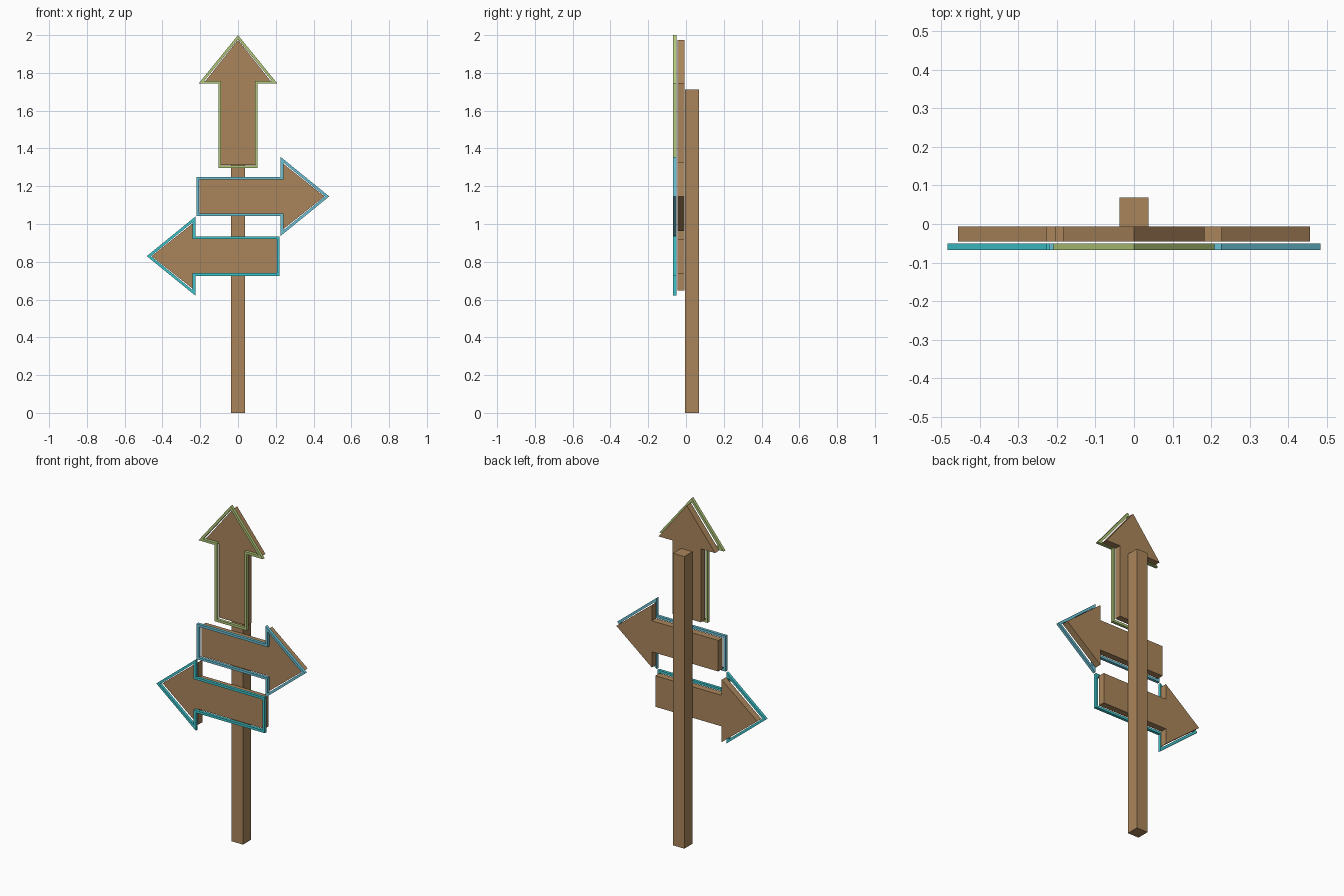
import bpy
import bmesh
from mathutils import Vector

cube = bpy.data.objects.get("Cube")
if cube:
    bpy.data.objects.remove(cube, do_unlink=True)


def material(name, rgb):
    m = bpy.data.materials.new(name)
    m.use_nodes = True
    colour = (*rgb, 1)
    m.diffuse_color = colour
    m.node_tree.nodes["Principled BSDF"].inputs["Base Color"].default_value = colour
    return m


wood = material("brown wood", (0.402, 0.235, 0.105))
green = material("light olive green", (0.445, 0.578, 0.195))
blue = material("sky blue", (0.141, 0.527, 0.658))
teal = material("teal", (0.048, 0.546, 0.591))


def finish(bm, name, mat):
    bmesh.ops.recalc_face_normals(bm, faces=bm.faces)
    mesh = bpy.data.meshes.new(name)
    bm.to_mesh(mesh)
    bm.free()
    mesh.materials.append(mat)
    obj = bpy.data.objects.new(name, mesh)
    bpy.context.collection.objects.link(obj)


def arrow(name, mat, tail, direction, profile, y_front, y_back, rim=0):
    """Extruded arrow; a rim width above zero leaves only an open outline."""
    start, neck, tip, shaft, head = profile
    along = Vector(direction)
    across = Vector((along.z, 0, -along.x))
    base = Vector((tail[0], y_front, tail[1]))
    outline = [(start, -shaft), (neck, -shaft), (neck, -head), (tip, 0),
               (neck, head), (neck, shaft), (start, shaft)]
    bm = bmesh.new()
    face = bm.faces.new([bm.verts.new(base + along * a + across * c) for a, c in outline])
    bm.normal_update()
    if rim:
        bmesh.ops.inset_region(bm, faces=[face], thickness=rim,
                               use_boundary=True, use_even_offset=True)
        bmesh.ops.delete(bm, geom=[face], context='FACES')
    # Thicken the flat outline towards the post
    out = bmesh.ops.extrude_face_region(bm, geom=bm.faces[:], use_keep_orig=True)
    moved = [g for g in out["geom"] if isinstance(g, bmesh.types.BMVert)]
    bmesh.ops.translate(bm, verts=moved, vec=(0, y_back - y_front, 0))
    finish(bm, name, mat)


# Post
bm = bmesh.new()
bmesh.ops.create_cube(bm, size=1)
bmesh.ops.scale(bm, vec=(0.074, 0.075, 1.713), verts=bm.verts)
bmesh.ops.translate(bm, vec=(0, 0.031, 1.713 / 2), verts=bm.verts)
finish(bm, "post", wood)

# Profiles: start, neck, tip, shaft half width, head half width
frame_profile = (0, 0.447, 0.704, 0.104, 0.209)
board_profile = (0.017, 0.448, 0.678, 0.091, 0.183)

# Signs: a wooden board with a coloured outline floating just in front
signs = [
    ("up", green, (0, 1.296), (0, 0, 1)),
    ("left", blue, (-0.221, 1.146), (1, 0, 0)),
    ("right", teal, (0.221, 0.83), (-1, 0, 0)),
]
for side, colour, tail, direction in signs:
    arrow(side + "_arrow_board", wood, tail, direction, board_profile, -0.046, -0.007)
    arrow(side + "_arrow_frame", colour, tail, direction, frame_profile, -0.068, -0.051, 0.014)
